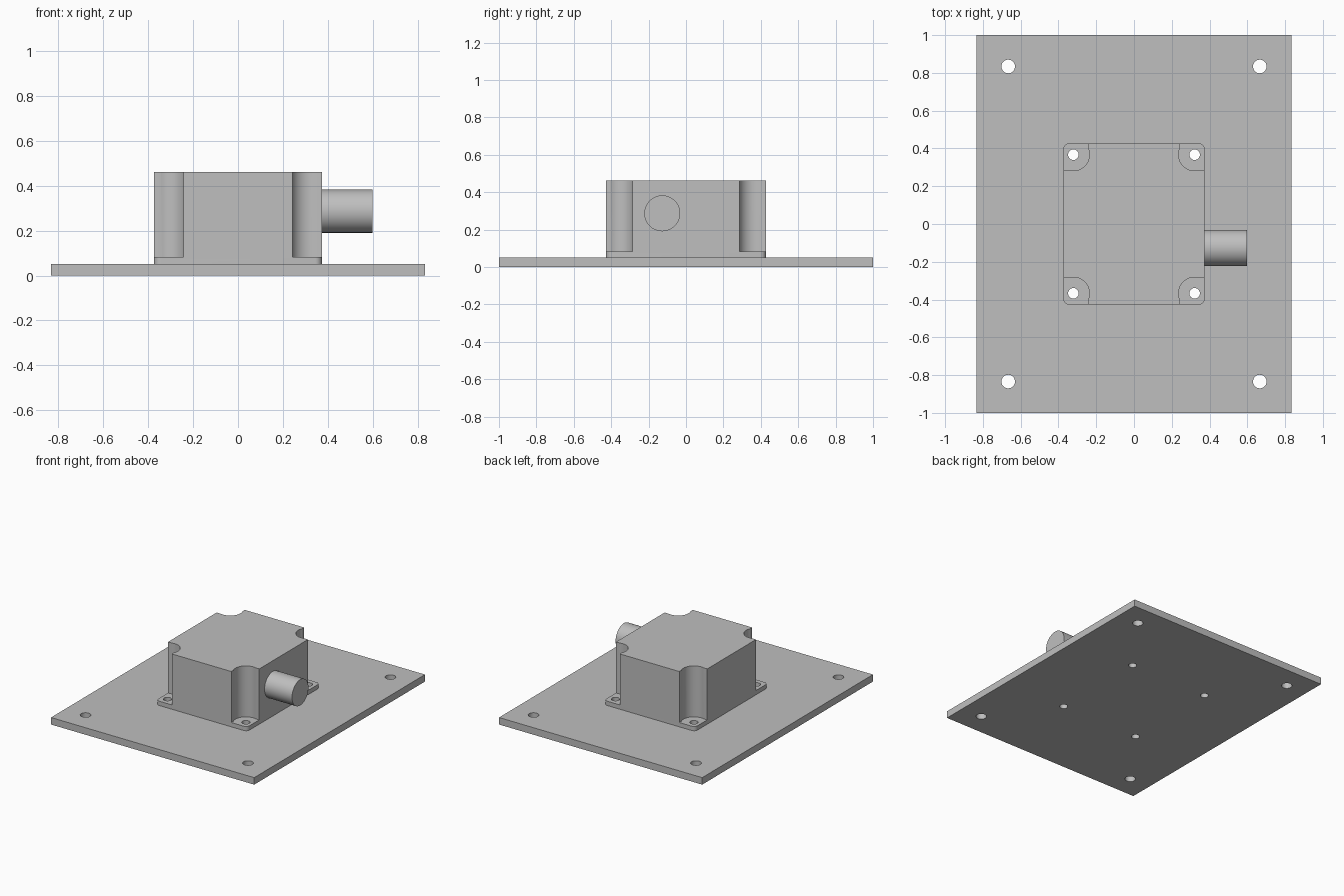
import bpy, bmesh
from math import cos, sin, radians, pi
from mathutils import Matrix

cube = bpy.data.objects.get("Cube")
if cube:
    bpy.data.objects.remove(cube, do_unlink=True)

grey = bpy.data.materials.new("plain grey")
grey.use_nodes = True
colour = (0.52, 0.52, 0.52, 1)
grey.diffuse_color = colour
grey.node_tree.nodes["Principled BSDF"].inputs["Base Color"].default_value = colour

CORNERS = [(1, 1), (-1, 1), (-1, -1), (1, -1)]
PLATE_TOP, FOOT_TOP, BODY_TOP = 0.052, 0.084, 0.462
SCREW_X, SCREW_Y = 0.321, 0.367


def arc(cx, cy, r, start, end, n):
    angles = [radians(start + (end - start) * i / n) for i in range(n + 1)]
    return [(cx + r * cos(a), cy + r * sin(a)) for a in angles]


def holes(x, y, r):
    return [arc(sx * x, sy * y, r, 0, 350, 35) for sx, sy in CORNERS]


def rounded_rect(hx, hy, r):
    pts = []
    for i, (sx, sy) in enumerate(CORNERS):
        pts += arc(sx * (hx - r), sy * (hy - r), r, 90 * i, 90 * i + 90, 8)
    return pts


def select(obj):
    bpy.ops.object.select_all(action='DESELECT')
    obj.select_set(True)
    bpy.context.view_layer.objects.active = obj


def extruded(name, loops, z0, z1):
    """Solid between two heights; inner loops become through holes."""
    curve = bpy.data.curves.new(name, 'CURVE')
    curve.dimensions = '2D'
    curve.fill_mode = 'BOTH'
    curve.extrude = (z1 - z0) / 2
    for loop in loops:
        spline = curve.splines.new('POLY')
        spline.points.add(len(loop) - 1)
        for p, (x, y) in zip(spline.points, loop):
            p.co = (x, y, 0, 1)
        spline.use_cyclic_u = True
    obj = bpy.data.objects.new(name, curve)
    bpy.context.collection.objects.link(obj)
    select(obj)
    bpy.ops.object.convert(target='MESH')
    obj = bpy.context.object
    bm = bmesh.new()
    bm.from_mesh(obj.data)
    bmesh.ops.translate(bm, verts=bm.verts, vec=(0, 0, (z0 + z1) / 2))
    bmesh.ops.remove_doubles(bm, verts=bm.verts, dist=0.0001)
    bmesh.ops.recalc_face_normals(bm, faces=bm.faces)
    bm.to_mesh(obj.data)
    bm.free()
    return obj


def finish(obj):
    obj.data.materials.clear()
    obj.data.materials.append(grey)
    select(obj)
    bpy.ops.object.shade_smooth_by_angle(angle=radians(30))


# Mounting plate with large corner holes and small screw holes
plate_outline = [(sx * 0.833, sy) for sx, sy in CORNERS]
plate = extruded("base_plate",
                 [plate_outline] + holes(0.666, 0.834, 0.036) + holes(SCREW_X, SCREW_Y, 0.028),
                 0, PLATE_TOP)
finish(plate)

# Housing block, with a screw recess cut into each corner down to the feet
body = extruded("housing", [rounded_rect(0.374, 0.427, 0.03)] + holes(SCREW_X, SCREW_Y, 0.028),
                PLATE_TOP, BODY_TOP)
recess = [(0.5, 0.287), (0.5, 0.6), (0.244, 0.6)] + arc(SCREW_X, SCREW_Y, 0.085, 155, 285, 24)
recesses = [[(sx * x, sy * y) for x, y in recess] for sx, sy in CORNERS]
cutter = extruded("recess_cutter", recesses, FOOT_TOP, 0.6)
cutter.hide_render = True
cut = body.modifiers.new("corner_recesses", 'BOOLEAN')
cut.operation = 'DIFFERENCE'
cut.solver = 'EXACT'
cut.object = cutter
select(body)
bpy.ops.object.modifier_apply(modifier=cut.name)
bpy.data.objects.remove(cutter, do_unlink=True)
finish(body)

# Round connector on the left side of the housing
bpy.ops.mesh.primitive_cylinder_add(vertices=64, radius=0.096, depth=0.234,
                                    location=(0.482, -0.127, 0.287), rotation=(0, pi / 2, 0))
connector = bpy.context.object
connector.name = "side_connector"
finish(connector)
